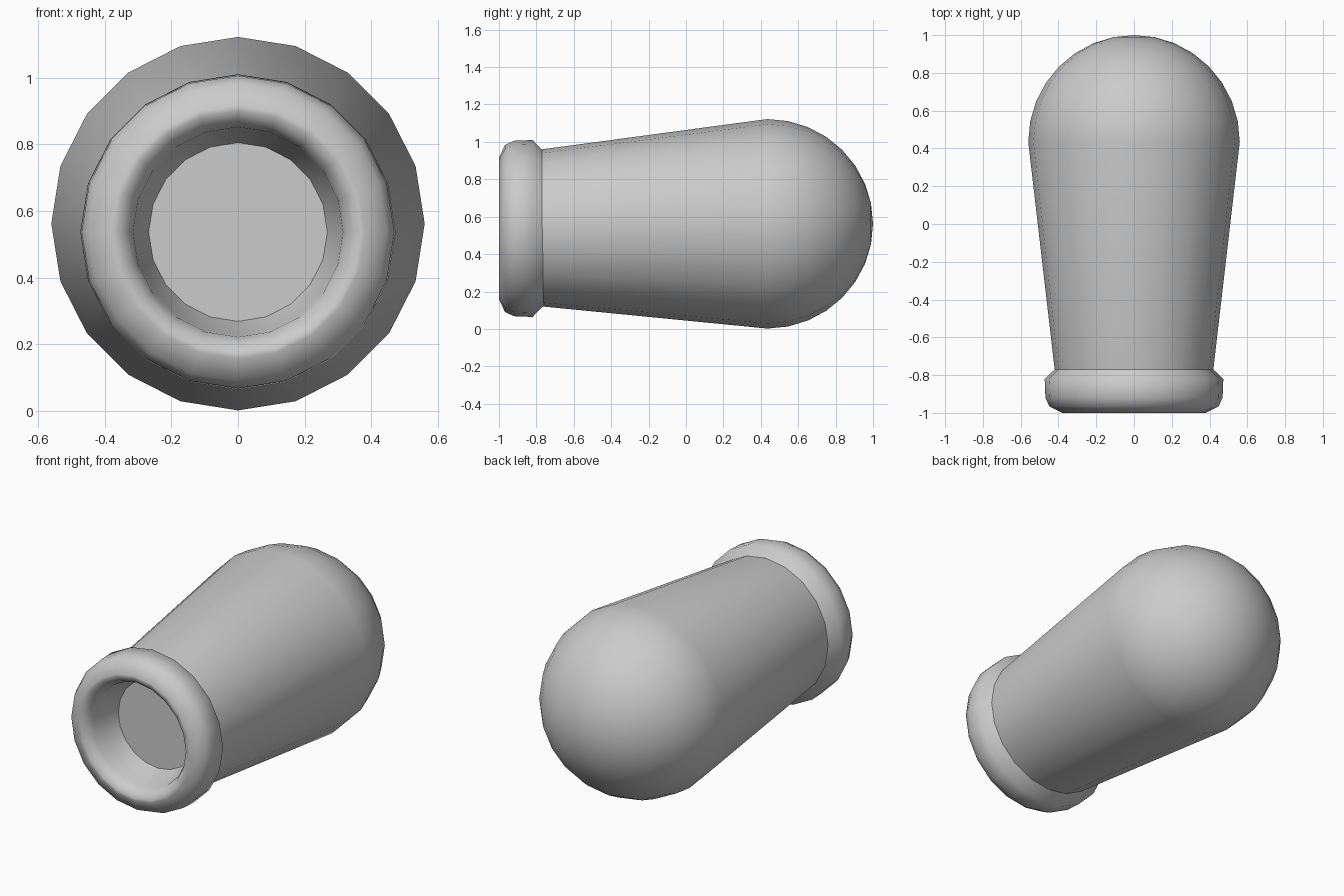
import bpy, bmesh, math

if "Cube" in bpy.data.objects:
    bpy.data.objects.remove(bpy.data.objects["Cube"])

SIDES = 20


def axis_z(y):
    # the centre line droops slightly towards the mouth
    return 0.562 - 0.018 * max(0.0, 0.435 - y)


def lathe(name, profile, centre, angle):
    """Revolve (y, radius) points around a y-directed centre line."""
    bm = bmesh.new()
    rings = []
    for y, r in profile:
        z = centre(y)
        if r == 0:
            rings.append([bm.verts.new((0, y, z))] * SIDES)
        else:
            rings.append([bm.verts.new((r * math.cos(2 * math.pi * k / SIDES), y,
                                        z + r * math.sin(2 * math.pi * k / SIDES)))
                          for k in range(SIDES)])
    for a, b in zip(rings, rings[1:]):
        for k in range(SIDES):
            n = (k + 1) % SIDES
            quad = list(dict.fromkeys((a[k], a[n], b[n], b[k])))
            bm.faces.new(quad)
    # close open ends with flat caps
    for ring in (rings[0], rings[-1]):
        if ring[0] is not ring[1]:
            bm.faces.new(ring)
    bmesh.ops.recalc_face_normals(bm, faces=bm.faces)
    mesh = bpy.data.meshes.new(name)
    bm.to_mesh(mesh)
    bm.free()
    obj = bpy.data.objects.new(name, mesh)
    bpy.context.collection.objects.link(obj)
    bpy.ops.object.select_all(action='DESELECT')
    obj.select_set(True)
    bpy.context.view_layer.objects.active = obj
    bpy.ops.object.shade_smooth_by_angle(angle=math.radians(angle))
    return obj


# tapered body with a domed end
dome = []
for i in range(9):
    t = math.pi / 2 * i / 8
    dome.append((0.435 + 0.565 * math.sin(t), 0.56 * math.cos(t) if i < 8 else 0))
lathe("tapered_body", [(-0.77, 0.42)] + dome, axis_z, 40)

# rounded collar with a shallow blind bore
collar = [
    (-0.70, 0.24), (-0.87, 0.308), (-0.94, 0.315), (-0.98, 0.335), (-1.0, 0.365),
    (-1.0, 0.38), (-0.967, 0.447), (-0.92, 0.469), (-0.82, 0.473), (-0.77, 0.42),
]
lathe("collar", collar + [(-0.69, 0.40)], lambda y: 0.537, 55)
